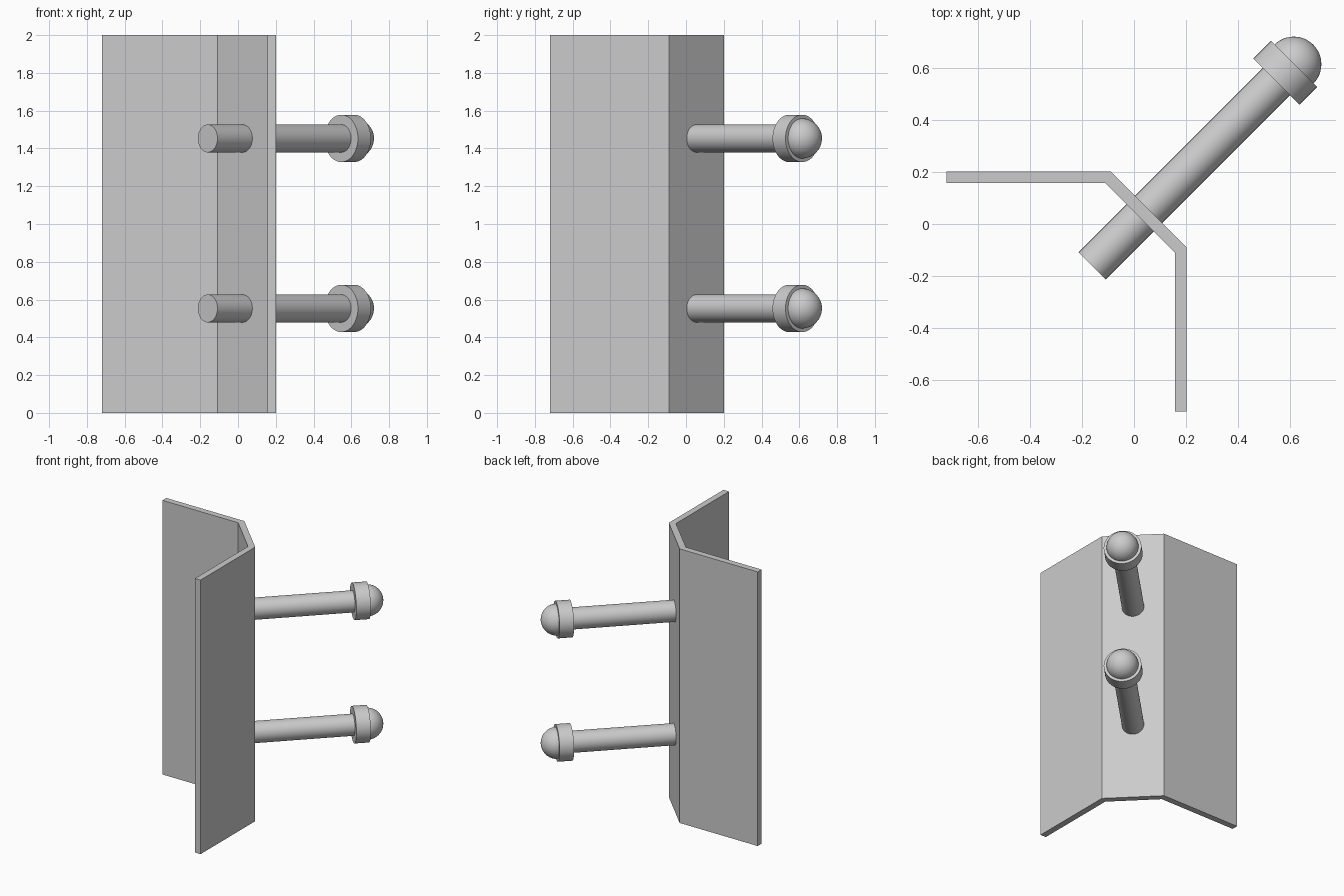
import bpy, bmesh, math
from mathutils import Vector, Matrix

cube = bpy.data.objects.get("Cube")
if cube:
    bpy.data.objects.remove(cube, do_unlink=True)

GREY = (0.6, 0.6, 0.6, 1)
steel = bpy.data.materials.new("light grey")
steel.use_nodes = True
steel.diffuse_color = GREY
steel.node_tree.nodes["Principled BSDF"].inputs["Base Color"].default_value = GREY


def add_object(name, bm, smooth=False):
    bmesh.ops.recalc_face_normals(bm, faces=bm.faces[:])
    mesh = bpy.data.meshes.new(name)
    bm.to_mesh(mesh)
    bm.free()
    mesh.materials.append(steel)
    obj = bpy.data.objects.new(name, mesh)
    bpy.context.collection.objects.link(obj)
    if smooth:
        bpy.ops.object.select_all(action='DESELECT')
        obj.select_set(True)
        bpy.context.view_layer.objects.active = obj
        bpy.ops.object.shade_smooth_by_angle(angle=math.radians(35))
    return obj


# Bent plate: half profile, mirrored across the diagonal, extruded upward
half = [(-0.72, 0.202), (-0.09, 0.202)]
inner = [(-0.109, 0.157), (-0.72, 0.157)]
profile = half + [(y, x) for x, y in reversed(half)]
profile += [(y, x) for x, y in reversed(inner)] + inner
bm = bmesh.new()
base = bm.faces.new([bm.verts.new((x, y, 0)) for x, y in profile])
top = bmesh.ops.extrude_face_region(bm, geom=[base], use_keep_orig=True)["geom"]
bmesh.ops.translate(bm, vec=(0, 0, 2), verts=[v for v in top if isinstance(v, bmesh.types.BMVert)])
add_object("angled_plate", bm)

# Bolts run along the horizontal diagonal
axis = Vector((1, 1, 0)).normalized()
turn = axis.to_track_quat('Z', 'Y').to_matrix().to_4x4()


def rod(name, z, start, end, radius):
    bm = bmesh.new()
    place = Matrix.Translation(axis * (start + end) / 2 + Vector((0, 0, z))) @ turn
    bmesh.ops.create_cone(bm, cap_ends=True, segments=64, radius1=radius,
                          radius2=radius, depth=end - start, matrix=place)
    add_object(name, bm, True)


def dome(name, z, at, radius):
    bm = bmesh.new()
    place = Matrix.Translation(axis * at + Vector((0, 0, z))) @ turn
    bmesh.ops.create_uvsphere(bm, u_segments=48, v_segments=24, radius=radius, matrix=place)
    add_object(name, bm, True)


for label, z in (("lower", 0.553), ("upper", 1.453)):
    rod(label + "_bolt_shank", z, -0.227, 0.82, 0.0735)
    rod(label + "_bolt_collar", z, 0.773, 0.87, 0.125)
    dome(label + "_bolt_dome", z, 0.868, 0.106)
